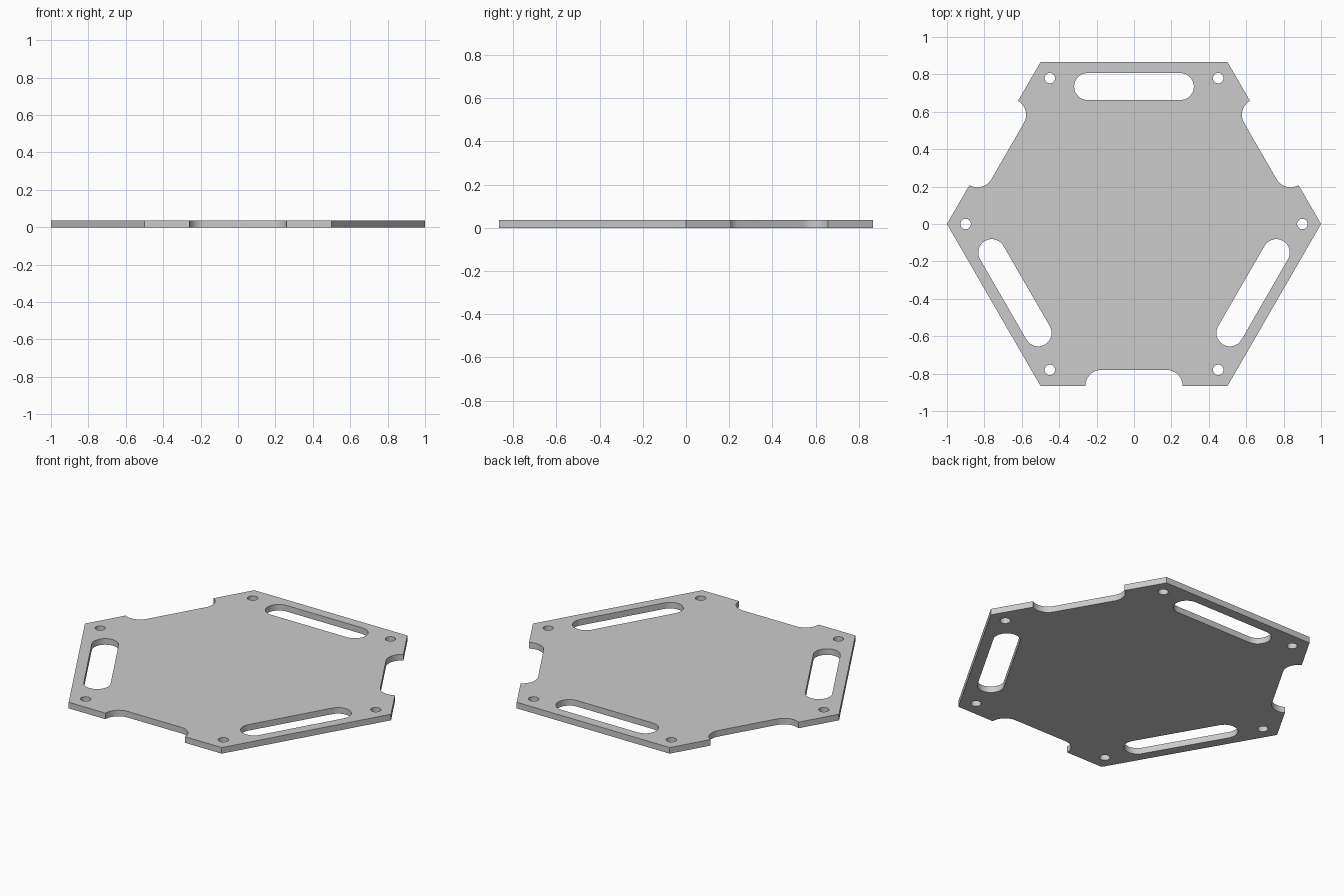
import bpy, bmesh
from math import cos, sin, pi, radians, sqrt

if "Cube" in bpy.data.objects:
    bpy.data.objects.remove(bpy.data.objects["Cube"])

THICK = 0.036
APOTHEM = sqrt(3) / 2


def arc(cx, cy, r, a0, a1, n=16):
    return [(cx + r * cos(radians(a0 + (a1 - a0) * i / n)),
             cy + r * sin(radians(a0 + (a1 - a0) * i / n))) for i in range(n + 1)]


def turn(pts, deg):
    c, s = cos(radians(deg)), sin(radians(deg))
    return [(x * c - y * s, x * s + y * c) for x, y in pts]


# Outline: one third of the hexagon edge, with a notched bottom side, repeated
r, flat = 0.086, 0.174
third = [(-0.5, -APOTHEM)]
third += arc(-flat, -APOTHEM, r, 180, 90)
third += arc(flat, -APOTHEM, r, 90, 0)
third += [(0.5, -APOTHEM)]
loops = [[p for k in range(3) for p in turn(third, 120 * k)]]

# Rounded slots beside the other three sides
slot = arc(0.248, 0.735, 0.072, -90, 90) + arc(-0.248, 0.735, 0.072, 90, 270)
loops += [turn(slot, 120 * k) for k in range(3)]

# Corner screw holes
hole = arc(0.9, 0, 0.028, 0, 360, 32)[:-1]
loops += [turn(hole, 60 * k) for k in range(6)]

# Filled profile given thickness
curve = bpy.data.curves.new("plate_profile", 'CURVE')
curve.dimensions = '2D'
curve.fill_mode = 'BOTH'
curve.extrude = THICK / 2
for pts in loops:
    sp = curve.splines.new('POLY')
    sp.points.add(len(pts) - 1)
    for p, (x, y) in zip(sp.points, pts):
        p.co = (x, y, THICK / 2, 1)
    sp.use_cyclic_u = True
plate = bpy.data.objects.new("hexagonal_plate", curve)
bpy.context.collection.objects.link(plate)
plate.location.z = THICK / 2
bpy.context.view_layer.objects.active = plate
plate.select_set(True)
bpy.ops.object.convert(target='MESH')
plate = bpy.context.object

# Weld caps to walls, then sit the plate on the ground
bm = bmesh.new()
bm.from_mesh(plate.data)
bmesh.ops.remove_doubles(bm, verts=bm.verts, dist=1e-5)
bmesh.ops.recalc_face_normals(bm, faces=bm.faces)
low = min(v.co.z for v in bm.verts)
bmesh.ops.translate(bm, verts=bm.verts, vec=(0, 0, -low))
bm.to_mesh(plate.data)
bm.free()
plate.location.z = 0
bpy.ops.object.shade_smooth_by_angle(angle=radians(30))
